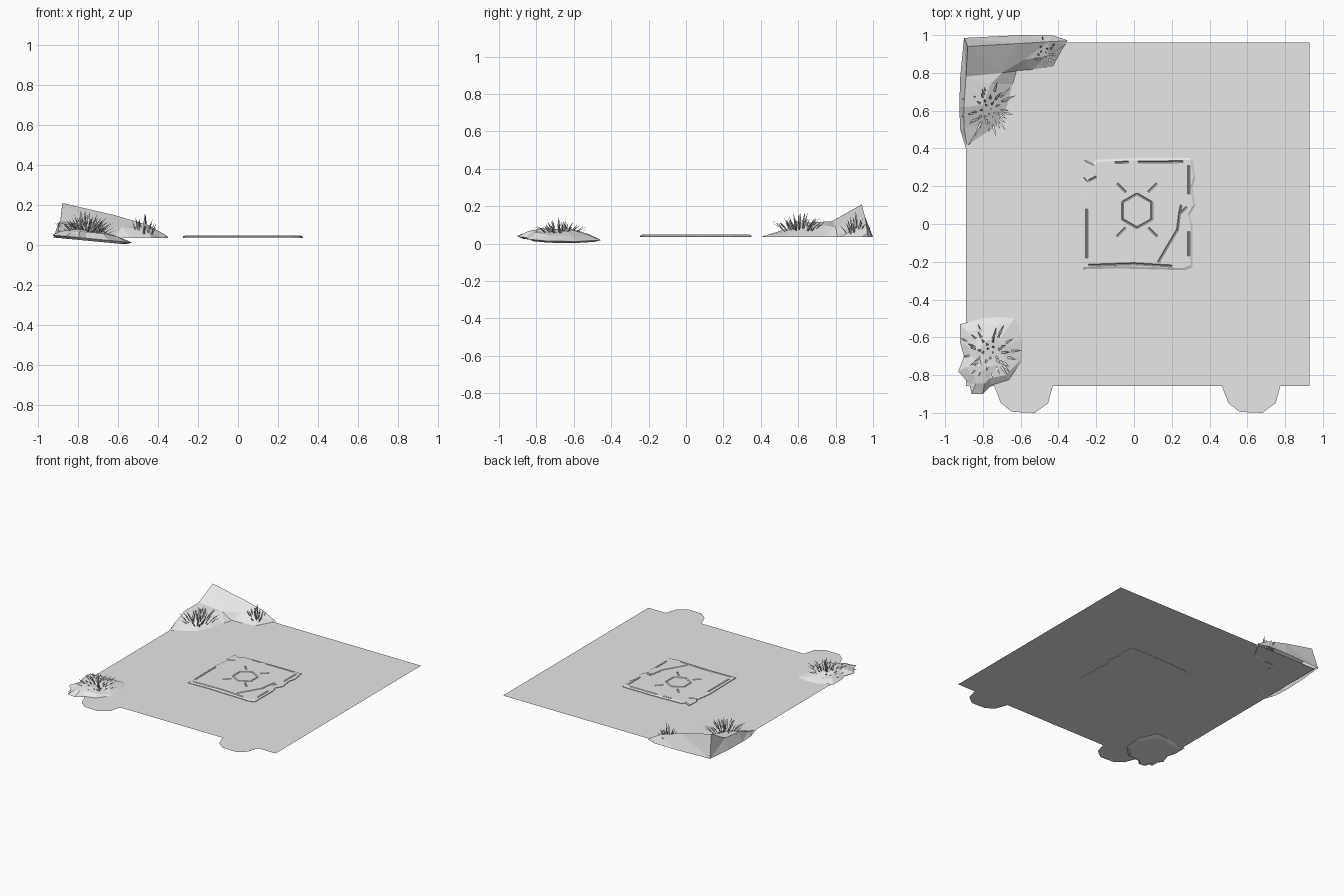
import bpy, bmesh, math, random
from mathutils import Vector

random.seed(4)
if "Cube" in bpy.data.objects:
    bpy.data.objects.remove(bpy.data.objects["Cube"], do_unlink=True)

GROUND = 0.037
stone = bpy.data.materials.new("light_grey")
stone.use_nodes = True
grey = (0.8, 0.8, 0.8, 1)
stone.diffuse_color = grey
stone.node_tree.nodes["Principled BSDF"].inputs["Base Color"].default_value = grey


def finish(name, bm, fix=True):
    if fix:
        bmesh.ops.recalc_face_normals(bm, faces=bm.faces[:])
    mesh = bpy.data.meshes.new(name)
    bm.to_mesh(mesh)
    bm.free()
    mesh.materials.append(stone)
    obj = bpy.data.objects.new(name, mesh)
    bpy.context.collection.objects.link(obj)
    return obj


def loft(bm, rows, closed=False):
    """Skin equal-length rows of points."""
    rings = [[bm.verts.new(p) for p in row] for row in rows]
    n = len(rings[0])
    for a, b in zip(rings, rings[1:]):
        for i in range(n if closed else n - 1):
            j = (i + 1) % n
            bm.faces.new((a[i], a[j], b[j], b[i]))
    return rings


# Ground sheet with two tabs on the front edge
tab = [(-0.155, 0), (-0.12, -0.09), (-0.06, -0.137), (0.06, -0.142), (0.13, -0.09), (0.155, 0)]
outline = [(-0.89, -0.858)]
for cx in (-0.585, 0.62):
    outline += [(cx + x, -0.858 + y) for x, y in tab]
outline += [(0.93, -0.858), (0.93, 0.96), (-0.89, 0.96)]
bm = bmesh.new()
bm.faces.new([bm.verts.new((x, y, GROUND)) for x, y in outline])
finish("ground", bm, False)

# Worn floor slab with a chamfered, chipped rim
rim = [(-0.27, -0.24), (-0.1, -0.235), (0.1, -0.24), (0.27, -0.245), (0.31, -0.23),
       (0.31, 0.0), (0.295, 0.05), (0.325, 0.1), (0.31, 0.2), (0.325, 0.25), (0.31, 0.35),
       (0.03, 0.35), (-0.1, 0.345), (-0.2, 0.34), (-0.22, 0.32), (-0.265, 0.34),
       (-0.27, 0.25), (-0.255, 0.23), (-0.275, 0.1)]
centre = Vector((0.02, 0.055))


def scaled(k, z):
    return [(*(centre + (Vector(p) - centre) * k), z) for p in rim]


bm = bmesh.new()
rings = loft(bm, [scaled(1, 0.035), scaled(1, 0.042), scaled(0.96, 0.048)], True)
bm.faces.new(rings[0])
bm.faces.new(rings[-1])
slab = finish("floor_slab", bm)

# Grooves carved in the slab: hexagon, rays, cracks and rim dashes
hexagon = [(0.016 + 0.09 * math.sin(i * math.pi / 3), 0.07 + 0.09 * math.cos(i * math.pi / 3))
           for i in range(7)]
paths = [hexagon]
for sx in (-1, 1):
    for sy in (-1, 1):
        paths.append([(0.016 + sx * 0.06, 0.075 + sy * 0.095), (0.016 + sx * 0.105, 0.075 + sy * 0.14)])
paths += [[(0.13, -0.2), (0.17, -0.13), (0.23, -0.03), (0.24, 0.05), (0.25, 0.1)],
          [(0.24, 0.05), (0.28, 0.09)],
          [(-0.24, -0.218), (0.0, -0.21), (0.2, -0.222)],
          [(-0.25, -0.18), (-0.25, 0.08)], [(0.29, -0.17), (0.29, -0.04)],
          [(0.29, 0.16), (0.29, 0.31)], [(0.02, 0.328), (0.26, 0.33)],
          [(-0.24, 0.23), (-0.2, 0.25)], [(-0.1, 0.325), (-0.03, 0.328)]]
bm = bmesh.new()
for path in paths:
    for a, b in zip(path, path[1:]):
        a, b = Vector(a), Vector(b)
        side = Vector((a.y - b.y, b.x - a.x)).normalized() * 0.011
        rows = [[(*(p - side), 0.055), (*p, 0.041), (*(p + side), 0.055)] for p in (a, b)]
        ends = loft(bm, rows, True)
        bm.faces.new(ends[0])
        bm.faces.new(ends[1])
cutter = finish("groove_cutter", bm)
cutter.hide_render = True
cut = slab.modifiers.new("grooves", 'BOOLEAN')
cut.operation, cut.solver, cut.use_self, cut.object = 'DIFFERENCE', 'EXACT', True, cutter
bpy.context.view_layer.objects.active = slab
bpy.ops.object.modifier_apply(modifier=cut.name)
bpy.data.objects.remove(cutter, do_unlink=True)


def facet(bm):
    bmesh.ops.triangulate(bm, faces=bm.faces[:])


# Corner rock: cross-sections from the front arm round to the right arm
# (outer foot, ridge and its height, inner shoulder and its height, inner foot)
sections = [((-0.89, 0.4), (-0.885, 0.42), 0.042, (-0.88, 0.42), 0.042, (-0.87, 0.42)),
            ((-0.92, 0.5), (-0.9, 0.51), 0.07, (-0.82, 0.52), 0.06, (-0.72, 0.52)),
            ((-0.925, 0.62), (-0.9, 0.62), 0.11, (-0.8, 0.63), 0.095, (-0.67, 0.62)),
            ((-0.92, 0.78), (-0.89, 0.78), 0.12, (-0.76, 0.74), 0.1, (-0.64, 0.74)),
            ((-0.9, 0.985), (-0.88, 0.94), 0.21, (-0.7, 0.8), 0.09, (-0.62, 0.81)),
            ((-0.6, 1.0), (-0.62, 0.955), 0.15, (-0.58, 0.87), 0.09, (-0.54, 0.815)),
            ((-0.43, 0.998), (-0.45, 0.965), 0.1, (-0.46, 0.89), 0.075, (-0.43, 0.83)),
            ((-0.35, 0.972), (-0.355, 0.97), 0.045, (-0.36, 0.955), 0.045, (-0.37, 0.94))]
bm = bmesh.new()
loft(bm, [[(*o, 0.035), (*r, rz), (*s, sz), (*i, 0.035)] for o, r, rz, s, sz, i in sections])
facet(bm)
finish("corner_rock", bm)

# Tilted low rock on the front right corner, sinking under the ground
foot = [(-0.92, -0.53), (-0.8, -0.5), (-0.69, -0.47), (-0.6, -0.455), (-0.53, -0.58),
        (-0.55, -0.74), (-0.65, -0.84), (-0.76, -0.86), (-0.8, -0.9), (-0.86, -0.9),
        (-0.87, -0.85), (-0.93, -0.78), (-0.9, -0.7), (-0.92, -0.63)]
mid = Vector((-0.77, -0.69))
bm = bmesh.new()
rows = []
for k, lift in ((0.85, 0), (1, 0.012), (0.74, 0.038), (0.38, 0.05)):
    row = []
    for p in foot:
        x, y = mid + (Vector(p) - mid) * k
        jitter = random.uniform(-0.007, 0.007) if lift > 0.02 else 0
        row.append((x, y, max(0, 0.037 - 0.095 * (x + 0.92)) + lift + jitter))
    rows.append(row)
rings = loft(bm, rows, True)
bm.faces.new(rings[0])
bm.faces.new(rings[-1])
facet(bm)
finish("low_rock", bm)


# Grass tufts: bent three-sided blades fanning outward
def tuft(name, x, y, z, count, spread, height):
    bm = bmesh.new()
    for i in range(count):
        angle = i * 2.4 + random.uniform(-0.3, 0.3)
        out = Vector((math.cos(angle), math.sin(angle), 0))
        side = Vector((-out.y, out.x, 0))
        lean = math.sqrt((i + 0.5) / count)
        start = Vector((x, y, z - 0.025 * lean)) + out * spread * 0.6 * lean
        reach = spread * random.uniform(0.3, 0.5) * lean
        rise = height * random.uniform(0.65, 1) * (1.1 - 0.55 * lean)
        rows = []
        for t, width in ((0, 0.004), (0.45, 0.0065), (1, 0.0006)):
            p = start + out * reach * t ** 1.4 + Vector((0, 0, rise * t))
            rows.append([p + side * width, p - side * width, p + out * width * 0.7])
        rings = loft(bm, rows, True)
        bm.faces.new(rings[0])
        bm.faces.new(rings[-1])
    finish(name, bm)


tuft("grass_back_corner", -0.77, 0.61, 0.09, 44, 0.16, 0.09)
tuft("grass_back_edge", -0.475, 0.905, 0.075, 20, 0.085, 0.1)
tuft("grass_front_corner", -0.76, -0.68, 0.07, 44, 0.16, 0.075)
